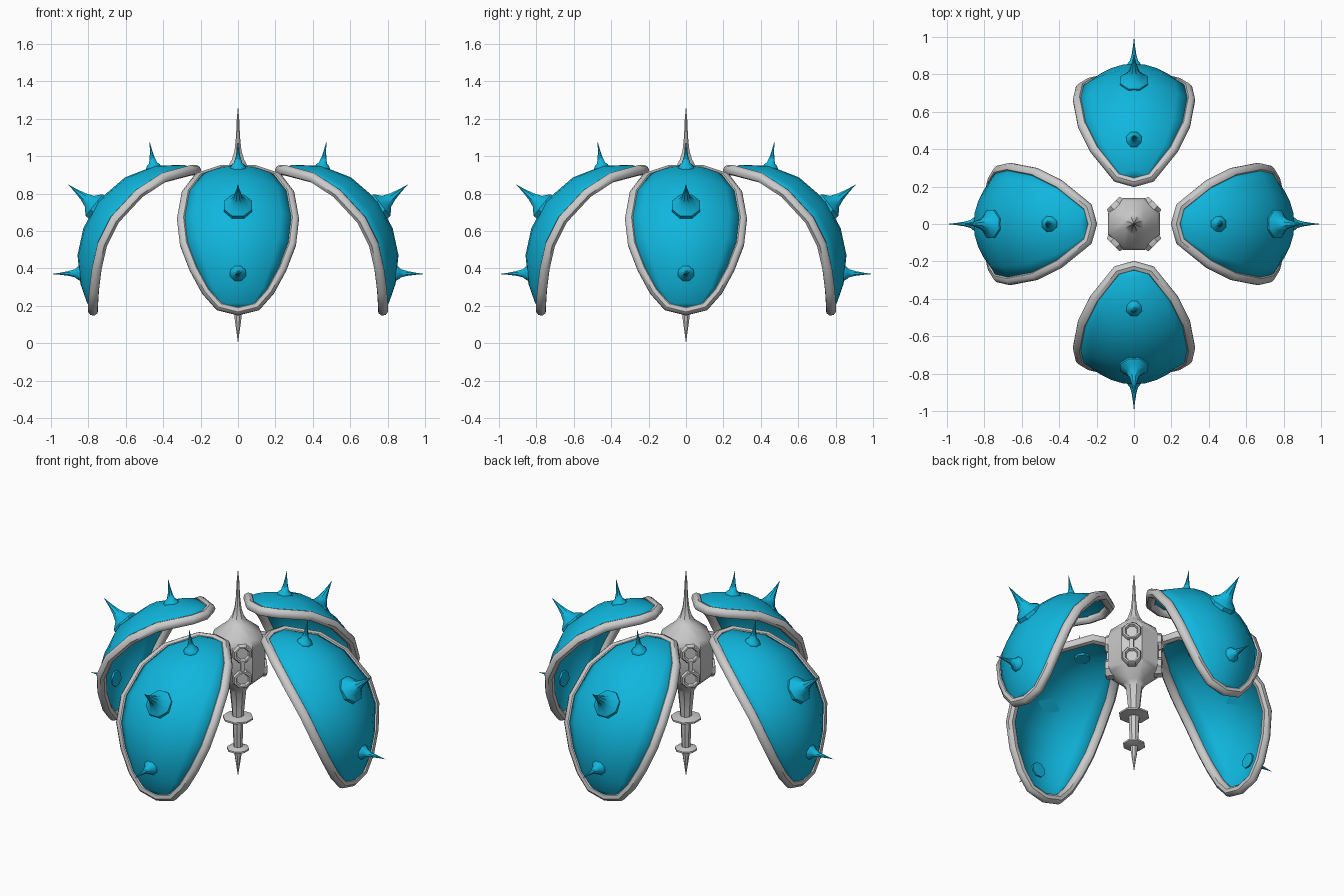
import bpy, bmesh
from math import pi, sin, cos, radians
from mathutils import Vector, Matrix

if "Cube" in bpy.data.objects:
    bpy.data.objects.remove(bpy.data.objects["Cube"])

blue = bpy.data.materials.new("blue")
blue.diffuse_color = (0.005, 0.47, 0.73, 1)
blue.use_nodes = True
blue.node_tree.nodes["Principled BSDF"].inputs["Base Color"].default_value = blue.diffuse_color


def finish(name, bm, mat=None, angle=35):
    bmesh.ops.remove_doubles(bm, verts=bm.verts, dist=1e-5)
    bmesh.ops.recalc_face_normals(bm, faces=bm.faces)
    me = bpy.data.meshes.new(name)
    bm.to_mesh(me)
    bm.free()
    ob = bpy.data.objects.new(name, me)
    bpy.context.collection.objects.link(ob)
    if mat:
        me.materials.append(mat)
    smooth(ob, angle)
    return ob


def smooth(ob, angle=35):
    bpy.ops.object.select_all(action='DESELECT')
    ob.select_set(True)
    bpy.context.view_layer.objects.active = ob
    bpy.ops.object.shade_smooth_by_angle(angle=radians(angle))


def grid(bm, rows, closed=False):
    """Skin a list of equal-length rows of points."""
    vs = [[bm.verts.new(p) for p in row] for row in rows]
    n = len(rows[0])
    for a, b in zip(vs, vs[1:]):
        for i in range(n if closed else n - 1):
            j = (i + 1) % n
            bm.faces.new((a[i], a[j], b[j], b[i]))


def lathe(bm, profile, sides, mat=Matrix(), phase=0.5):
    """Spin (radius, height) points about local z."""
    ang = [2 * pi * (i + phase) / sides for i in range(sides)]
    grid(bm, [[mat @ Vector((r * cos(a), r * sin(a), h)) for a in ang]
              for r, h in profile], True)


def aim(pos, direction):
    q = Vector(direction).to_track_quat('Z', 'Y')
    return Matrix.Translation(pos) @ q.to_matrix().to_4x4()


# Petal rows: centre line (r, z), then rim (r, z, half width)
ROWS = [((.225, .925), (.225, .925, 0)),
        ((.29, .945), (.25, .925, .09)),
        ((.44, .942), (.40, .885, .21)),
        ((.60, .88), (.53, .80, .275)),
        ((.745, .755), (.66, .66, .30)),
        ((.82, .61), (.725, .53, .285)),
        ((.85, .47), (.755, .40, .235)),
        ((.835, .32), (.77, .28, .17)),
        ((.80, .22), (.775, .20, .10)),
        ((.775, .175), (.775, .175, 0))]

# Spikes on a petal: base, tip, base radius
SPIKES = [((.45, 0, .935), (.473, 0, 1.08), .045),
          ((.765, 0, .735), (.91, 0, .85), .08),
          ((.84, 0, .375), (1.0, 0, .37), .045)]


def petal(name, turn):
    rot = Matrix.Rotation(turn, 4, 'Z')
    # curved shell
    bm = bmesh.new()
    rows = []
    for (rc, zc), (re, ze, w) in ROWS:
        row = []
        for i in range(9):
            t = i / 4 - 1
            row.append(rot @ Vector((rc + (re - rc) * t * t, w * t,
                                     zc + (ze - zc) * t * t)))
        rows.append(row)
    grid(bm, rows)
    bmesh.ops.remove_doubles(bm, verts=bm.verts, dist=1e-5)
    bmesh.ops.dissolve_degenerate(bm, dist=1e-6, edges=bm.edges)
    shell = finish(name + "_petal_shell", bm, blue, 60)
    m = shell.modifiers.new("thickness", 'SOLIDIFY')
    m.thickness = .016
    m.offset = 0

    # grey tube along the rim
    right = [Vector((r, w, z)) for _, (r, z, w) in ROWS]
    left = [Vector((r, -w, z)) for _, (r, z, w) in ROWS[-2:0:-1]]
    cu = bpy.data.curves.new(name + "_petal_rim", 'CURVE')
    cu.dimensions = '3D'
    cu.bevel_depth = .028
    cu.bevel_resolution = 2
    sp = cu.splines.new('POLY')
    sp.points.add(len(right + left) - 1)
    for p, co in zip(sp.points, right + left):
        p.co = (*(rot @ co), 1)
    sp.use_cyclic_u = True
    rim = bpy.data.objects.new(name + "_petal_rim", cu)
    bpy.context.collection.objects.link(rim)
    bpy.ops.object.select_all(action='DESELECT')
    rim.select_set(True)
    bpy.context.view_layer.objects.active = rim
    bpy.ops.object.convert(target='MESH')
    smooth(bpy.context.object, 45)

    # flared spikes
    bm = bmesh.new()
    for base, tip, R in SPIKES:
        d = Vector(tip) - Vector(base)
        L = d.length
        lathe(bm, [(0, -.02), (R, -.02), (R, .005), (.82 * R, .018),
                   (.52 * R, .2 * L), (.3 * R, .42 * L),
                   (.13 * R, .7 * L), (0, L)], 8, rot @ aim(base, d))
    finish(name + "_petal_spikes", bm, blue, 40)


for k, n in enumerate(("right", "back", "left", "front")):
    petal(n, k * pi / 2)

# Central spindle: top needle, octagonal body, tapering stalk
bm = bmesh.new()
lathe(bm, [(0, 1.27), (.007, 1.2), (.012, 1.1), (.02, 1.03), (.036, .98),
           (.055, .95), (.135, .885), (.15, .84), (.15, .65), (.135, .62),
           (.065, .56), (.047, .53), (.036, .42), (.03, .33), (.026, .2),
           (.018, .12), (0, 0)], 8)
finish("core_spindle", bm)

# Thin discs on the stalk
for n, z, R in (("upper", .36, .086), ("lower", .17, .063)):
    bm = bmesh.new()
    lathe(bm, [(0, z + .016), (.035, z + .014), (R, z + .005),
               (R, z - .005), (.035, z - .014), (0, z - .016)], 8)
    finish(n + "_stalk_disc", bm)

# Paired round ports with a small link, facing the gaps between petals
bm = bmesh.new()
for k in range(4):
    a = pi / 4 + k * pi / 2
    d = Vector((cos(a), sin(a), 0))
    for z in (.815, .66):
        lathe(bm, [(.056, -.03), (.056, .012), (.05, .02), (.04, .02),
                   (.033, .006), (0, .006)], 8, aim(d * .138 + Vector((0, 0, z)), d))
    bmesh.ops.create_cube(bm, size=1, matrix=Matrix.Translation(d * .138 + Vector((0, 0, .7375)))
                          @ Matrix.Rotation(a, 4, 'Z') @ Matrix.Diagonal((.03, .022, .06, 1)))
finish("core_ports", bm)
